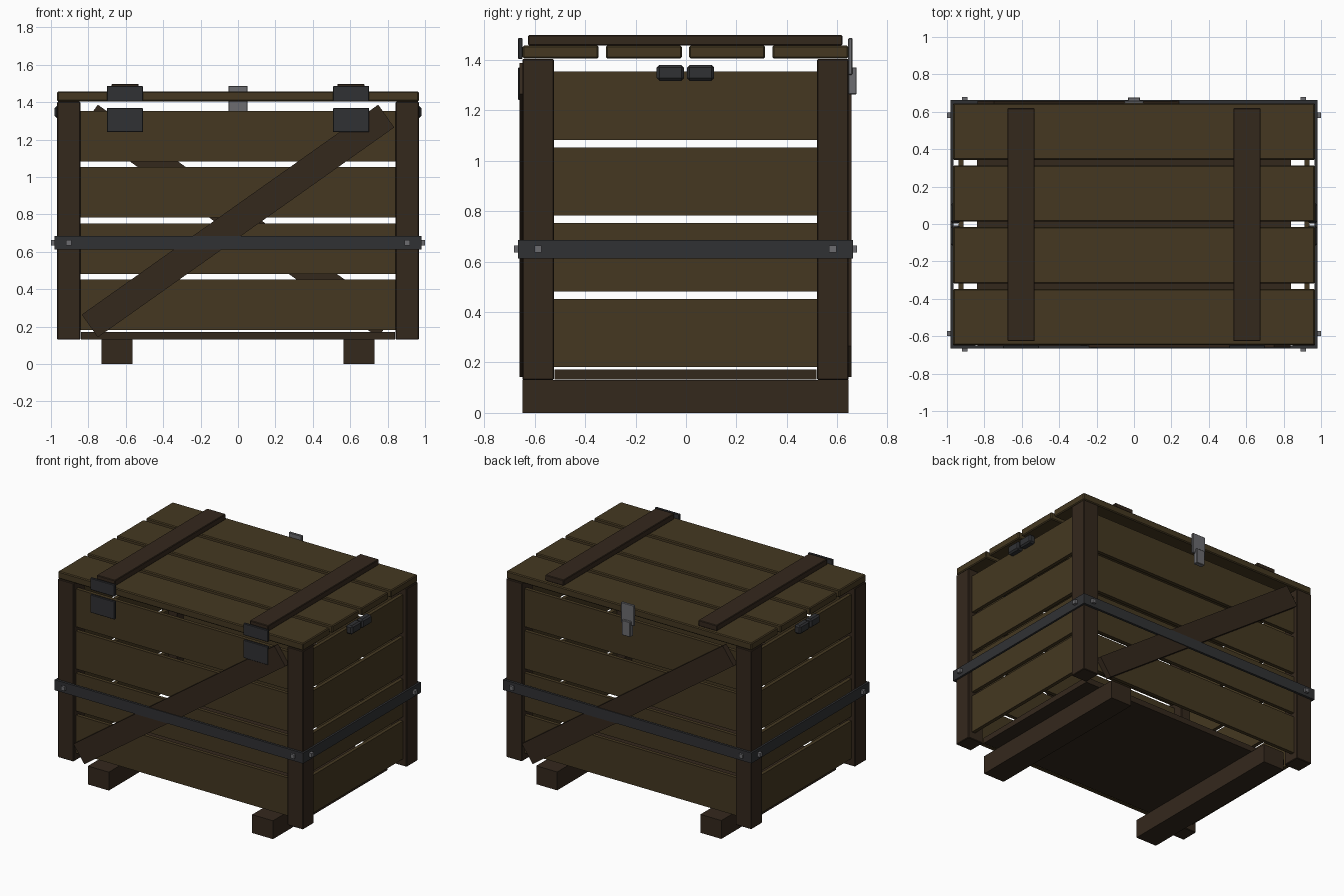
import bpy, math


def mat(name, col):
    m = bpy.data.materials.new(name)
    m.diffuse_color = (*col, 1)
    return m


PLANK = mat("plank_wood", (0.058, 0.039, 0.015))
FRAME = mat("frame_wood", (0.034, 0.021, 0.012))
IRON = mat("dark_iron", (0.03, 0.031, 0.034))
STEEL = mat("grey_steel", (0.15, 0.15, 0.16))
YC = -0.002  # body sits slightly forward because the latch sticks out behind


def box(name, x, y, z, material, bevel=0.0, rot_y=0.0):
    """Box from (min, max) ranges, optionally chamfered and turned about y."""
    bpy.ops.mesh.primitive_cube_add(
        size=1, location=(sum(x) / 2, sum(y) / 2 + YC, sum(z) / 2), rotation=(0, rot_y, 0))
    o = bpy.context.object
    o.name = name
    o.scale = (abs(x[1] - x[0]), abs(y[1] - y[0]), abs(z[1] - z[0]))
    bpy.ops.object.transform_apply(location=False, rotation=False, scale=True)
    o.data.materials.append(material)
    if bevel:
        b = o.modifiers.new("chamfer", 'BEVEL')
        b.width, b.segments = bevel, 1
    return o


# floor panel
box("floor", (-0.84, 0.84), (-0.52, 0.52), (0.132, 0.172), FRAME)

for sx in (-1, 1):
    # skids and lid battens
    box("skid", (sx * 0.565, sx * 0.73), (-0.646, 0.646), (0, 0.131), FRAME)
    box("lid_batten", (sx * 0.531, sx * 0.677), (-0.624, 0.622), (1.457, 1.498), FRAME, 0.004)
    # corner posts
    for sy in (-1, 1):
        box("corner_post", (sx * 0.843, sx * 0.967), (sy * 0.522, sy * 0.647), (0.131, 1.403), FRAME, 0.004)
    # side strap, bolts and handle grips
    box("side_strap", (sx * 0.965, sx * 0.98), (-0.663, 0.663), (0.612, 0.686), IRON)
    for sy in (-1, 1):
        box("side_bolt", (sx * 0.975, sx), (sy * 0.57, sy * 0.598), (0.635, 0.663), STEEL)
        box("handle_grip", (sx * 0.93, sx * 0.98), (sy * 0.006, sy * 0.114), (1.317, 1.379), IRON, 0.01)
        box("face_bolt", (sx * 0.891, sx * 0.919), (sy * 0.658, sy * 0.68), (0.635, 0.663), STEEL)
    # hinge plates on the front
    box("hinge_upper", (sx * 0.508, sx * 0.701), (-0.664, -0.646), (1.403, 1.487), IRON, 0.003)
    box("hinge_lower", (sx * 0.508, sx * 0.701), (-0.664, -0.646), (1.24, 1.369), IRON, 0.003)

# wall slats on all four sides
for i in range(4):
    z = (0.182 + 0.3003 * i, 0.452 + 0.3003 * i)
    for s in (-1, 1):
        box("side_slat", (s * 0.912, s * 0.938), (-0.525, 0.525), z, PLANK)
        box("face_slat", (-0.846, 0.846), (s * 0.592, s * 0.618), z, PLANK)
    # lid boards
    y = -0.646 + 0.3303 * i
    box("lid_board", (-0.967, 0.967), (y, y + 0.301), (1.405, 1.457), PLANK, 0.006)

# diagonal braces and long straps, front and back
for s in (-1, 1):
    box("brace", (-0.971, 0.971), (s * 0.618, s * 0.659), (0.765 - 0.0743, 0.765 + 0.0743),
        FRAME, rot_y=s * math.radians(35.3))
    box("face_strap", (-0.98, 0.98), (s * 0.647, s * 0.664), (0.612, 0.686), IRON)

# latch on the back
box("latch_plate", (-0.052, 0.052), (0.645, 0.662), (1.34, 1.487), STEEL, 0.004)
box("latch_hasp", (-0.033, 0.033), (0.645, 0.679), (1.263, 1.37), STEEL, 0.003)
